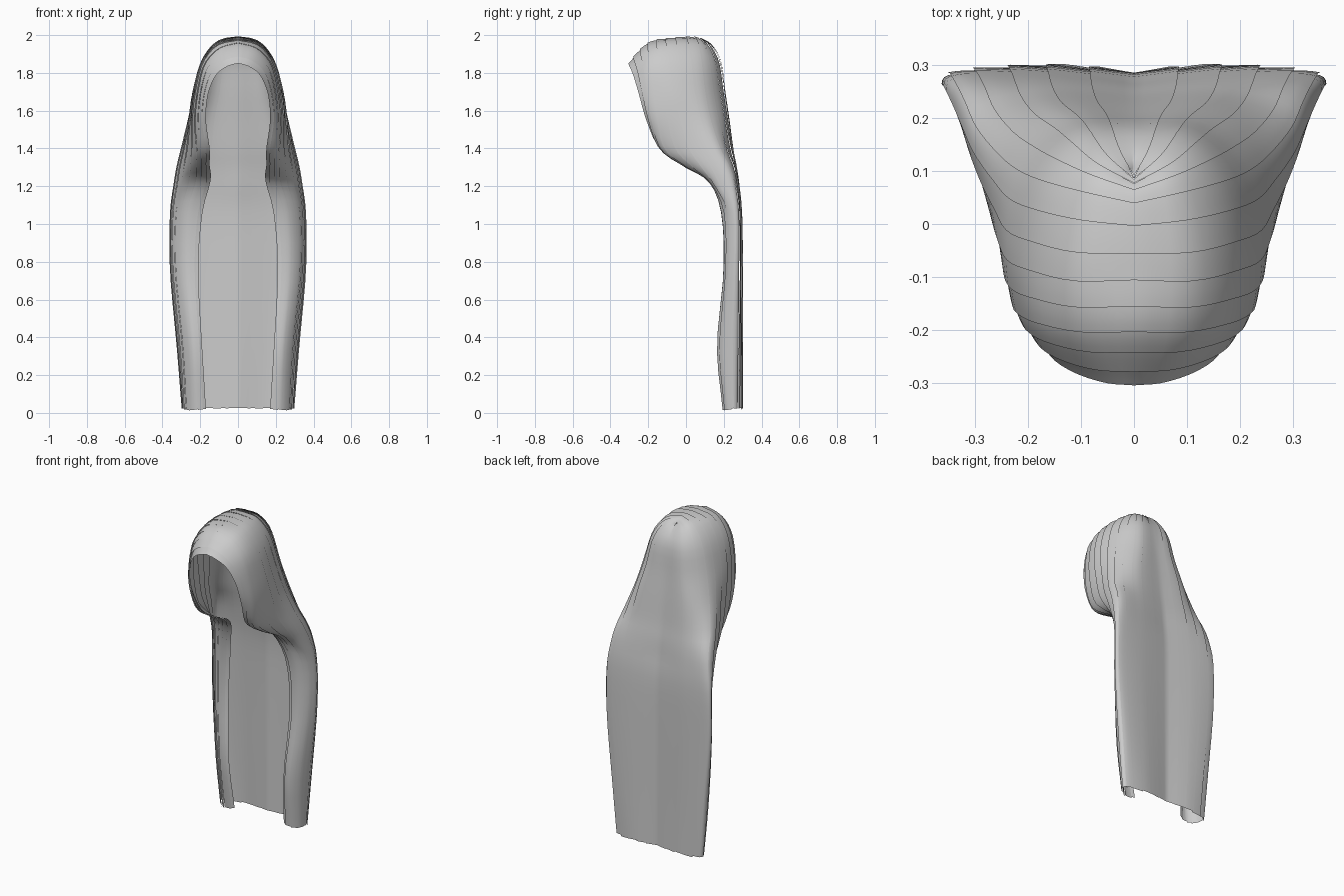
import bpy, bmesh, random
from mathutils import Vector

random.seed(4)

# Guide strands of one half, from the front edge round to the back centre;
# each runs from the centre parting down to the tip.
front_edge = [(0, -.305, 1.85), (.055, -.30, 1.835), (.115, -.28, 1.79), (.158, -.25, 1.69),
              (.17, -.21, 1.55), (.15, -.14, 1.40), (.15, -.01, 1.31), (.145, .13, 1.23),
              (.19, .20, 1.05), (.21, .21, .75), (.19, .18, .35), (.17, .21, .025)]
face_side = [(0, -.20, 1.955), (.10, -.20, 1.925), (.175, -.185, 1.84), (.21, -.17, 1.70),
             (.225, -.15, 1.55), (.215, -.11, 1.40), (.215, .0, 1.31), (.225, .13, 1.22),
             (.27, .195, 1.05), (.28, .205, .75), (.245, .17, .35), (.23, .20, .02)]
ear_side = [(0, -.08, 1.982), (.11, -.08, 1.96), (.19, -.06, 1.86), (.235, -.04, 1.70),
            (.255, .0, 1.55), (.275, .05, 1.40), (.295, .11, 1.30), (.31, .17, 1.20),
            (.335, .235, 1.05), (.335, .235, .75), (.298, .21, .35), (.278, .23, .02)]
shoulder = [(0, .04, 1.988), (.09, .06, 1.965), (.165, .08, 1.87), (.213, .10, 1.70),
            (.25, .13, 1.55), (.292, .18, 1.40), (.315, .23, 1.30), (.331, .26, 1.20),
            (.345, .28, 1.05), (.345, .28, .75), (.312, .275, .35), (.283, .272, .02)]
back_side = [(0, .08, 1.978), (.06, .12, 1.95), (.10, .165, 1.86), (.125, .19, 1.70),
             (.16, .215, 1.55), (.18, .24, 1.40), (.19, .262, 1.30), (.195, .278, 1.20),
             (.20, .292, 1.05), (.20, .296, .75), (.18, .296, .35), (.16, .296, .025)]
back_centre = [(0, .09, 1.972), (0, .14, 1.94), (0, .185, 1.86), (0, .205, 1.70),
               (0, .225, 1.55), (0, .243, 1.40), (0, .258, 1.30), (0, .268, 1.20),
               (0, .283, 1.05), (0, .286, .75), (0, .286, .35), (0, .286, .03)]
guides = [[Vector(p) for p in g] for g in
          (front_edge, face_side, ear_side, shoulder, back_side, back_centre)]


def spline(pts, t):
    """Smooth curve through the points, t from 0 to 1."""
    n = len(pts) - 1
    t = min(max(t, 0), 1) * n
    i = min(int(t), n - 1)
    f = t - i
    b, c = pts[i], pts[i + 1]
    a = pts[i - 1] if i > 0 else b * 2 - c
    d = pts[i + 2] if i + 2 <= n else c * 2 - b
    return (b * 2 + (c - a) * f + (a * 2 - b * 5 + c * 4 - d) * f * f
            + (b * 3 - a - c * 3 + d) * f ** 3) * .5


def surface(u, v):
    return spline([spline(g, v) for g in guides], u)


def outward(u, v):
    e = .01
    su = surface(min(u + e, 1), v) - surface(max(u - e, 0), v)
    sv = surface(u, min(v + e, 1)) - surface(u, max(v - e, 0))
    return sv.cross(su).normalized()


def strand(bm, u0, u1, lift, cols=4, rows=36):
    """One overlapping lock: its front border is lifted over the lock before it."""
    grid = []
    tip = random.uniform(-.006, .006)
    for r in range(rows + 1):
        v = r / rows
        row = []
        for c in range(cols + 1):
            f = c / cols
            u = u0 + (u1 - u0) * f
            p = surface(u, v) + outward(u, v) * lift * (1 - f)
            p.x = max(p.x, 0)
            if r == rows:
                p.z += tip
            if r == 0:
                p.x = 0
            row.append(bm.verts.new(p))
        grid.append(row)
    for r in range(rows):
        for c in range(cols):
            bm.faces.new((grid[r][c], grid[r + 1][c], grid[r + 1][c + 1], grid[r][c + 1]))


# Locks of hair on one side, mirrored to the other
bm = bmesh.new()
borders = [0, .07, .14, .21, .29, .37, .45, .53, .61, .69, .77, .85, .93, 1]
for k in range(len(borders) - 1):
    start = max(borders[k] - .012, 0)
    strand(bm, start, borders[k + 1], 0 if k == 0 else .006)
mesh = bpy.data.meshes.new("hair_locks")
bm.to_mesh(mesh)
bm.free()
hair = bpy.data.objects.new("hair_locks", mesh)
bpy.context.collection.objects.link(hair)
mirror = hair.modifiers.new("mirror", 'MIRROR')
mirror.use_axis[0] = True
mirror.merge_threshold = .0005
for poly in mesh.polygons:
    poly.use_smooth = True
